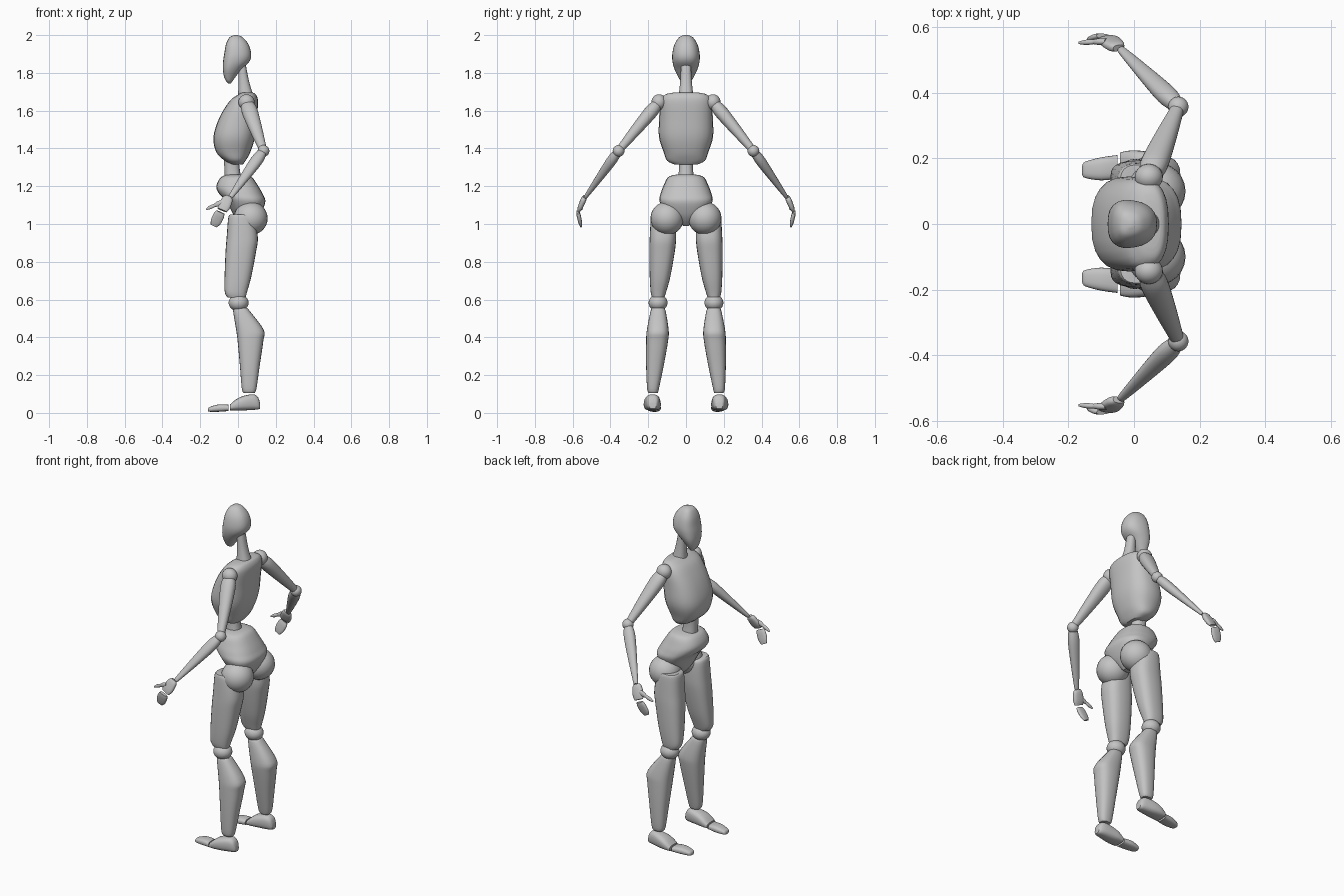
import bpy, bmesh, math
from mathutils import Vector

SIDES, STEPS = 24, 4
grey = bpy.data.materials.new("light grey")
grey.diffuse_color = (0.55, 0.55, 0.55, 1)


def finish(name, bm):
    bmesh.ops.recalc_face_normals(bm, faces=bm.faces)
    me = bpy.data.meshes.new(name)
    bm.to_mesh(me)
    bm.free()
    me.materials.append(grey)
    ob = bpy.data.objects.new(name, me)
    bpy.context.collection.objects.link(ob)
    bpy.ops.object.select_all(action='DESELECT')
    ob.select_set(True)
    bpy.context.view_layer.objects.active = ob
    bpy.ops.object.shade_smooth_by_angle(angle=math.radians(40))


def smooth_rings(rings):
    # Catmull-Rom interpolation between the given sections
    out = []
    for i in range(len(rings) - 1):
        p = [rings[max(0, min(len(rings) - 1, i + k))] for k in (-1, 0, 1, 2)]
        for s in range(STEPS):
            t = s / STEPS
            out.append([0.5 * (2 * b + (c - a) * t + (2 * a - 5 * b + 4 * c - d) * t * t
                               + (3 * b - a - 3 * c + d) * t ** 3) for a, b, c, d in zip(*p)])
    return out + [list(rings[-1])]


def loft(name, rings, place, power=2.3, taper=0.0):
    # ring: position along the axis, u min, u max, v min, v max
    bm = bmesh.new()
    loops = []
    for h, u0, u1, v0, v1 in smooth_rings(rings):
        loop = []
        for k in range(SIDES):
            a = 2 * math.pi * k / SIDES
            c, s = math.cos(a), math.sin(a)
            c = math.copysign(abs(c) ** (2 / power), c)
            s = math.copysign(abs(s) ** (2 / power), s) * (1 - taper * c)
            loop.append(bm.verts.new(place((u0 + u1) / 2 + c * (u1 - u0) / 2,
                                           (v0 + v1) / 2 + s * (v1 - v0) / 2, h)))
        loops.append(loop)
    for a, b in zip(loops, loops[1:]):
        for k in range(SIDES):
            j = (k + 1) % SIDES
            bm.faces.new((a[k], a[j], b[j], b[k]))
    bm.faces.new(loops[0])
    bm.faces.new(loops[-1])
    finish(name, bm)


def upright(side):
    return lambda u, v, h: (u, side * v, h)


def forward(side):
    return lambda u, v, h: (h, side * u, v)


def limb(name, side, a, b, radii, ref=(1, 0, 0), power=2.2):
    # radii: fraction along the limb, half width, half thickness
    a, b, ref = Vector(a), Vector(b), Vector(ref)
    d = (b - a).normalized()
    u_dir = (ref - d * ref.dot(d)).normalized()
    v_dir = d.cross(u_dir)

    def place(u, v, h):
        p = a + (b - a) * h + u_dir * u + v_dir * v
        return (p.x, side * p.y, p.z)
    loft(name, [(t, -w, w, -k, k) for t, w, k in radii], place, power)


def ball(name, centre, size):
    bm = bmesh.new()
    bmesh.ops.create_uvsphere(bm, u_segments=24, v_segments=14, radius=1)
    for v in bm.verts:
        v.co = [c + s * q for c, s, q in zip(centre, size, v.co)]
    finish(name, bm)


def body(name, rings, **kw):
    loft(name, [(z, x0, x1, -w, w) for z, x0, x1, w in rings], upright(1), **kw)


# Head, neck and torso
body("head", [(2.0, -.018, -.002, .01), (1.988, -.045, .025, .036), (1.95, -.064, .056, .06),
              (1.9, -.073, .07, .071), (1.86, -.079, .06, .07), (1.82, -.08, .02, .06),
              (1.78, -.074, -.012, .041), (1.755, -.062, -.03, .026), (1.745, -.052, -.038, .01)],
     power=2.5, taper=0.15)
body("neck", [(1.85, .0, .04, .026), (1.75, .002, .06, .031), (1.66, .0, .088, .042)])
body("chest", [(1.695, .02, .08, .07), (1.685, .0, .095, .11), (1.65, -.045, .106, .136),
               (1.56, -.1, .1, .142), (1.46, -.13, .09, .143), (1.38, -.115, .065, .118),
               (1.335, -.07, .04, .1), (1.315, -.03, .025, .06)], power=2.5)
body("waist", [(1.39, -.08, .0, .042), (1.3, -.072, .008, .037), (1.22, -.07, .02, .045)])
body("pelvis", [(1.262, -.05, .05, .05), (1.248, -.09, .075, .095), (1.2, -.115, .108, .12),
                (1.16, -.1, .13, .135), (1.12, -.062, .145, .14), (1.06, -.03, .125, .105),
                (1.02, -.01, .1, .05), (.99, .02, .07, .015)], power=2.5)

for side, tag in ((1, "left"), (-1, "right")):
    # Legs
    ball(f"{tag}_hip", (.067, side * .1, 1.03), (.09, .088, .088))
    loft(f"{tag}_thigh", [(1.05, -.042, .06, .07, .18), (1.03, -.052, .085, .055, .186),
                          (.93, -.06, .105, .052, .192), (.85, -.066, .095, .06, .194),
                          (.72, -.071, .07, .083, .192), (.64, -.07, .048, .105, .187),
                          (.61, -.055, .04, .115, .18)], upright(side), 2.6)
    ball(f"{tag}_knee", (.003, side * .148, .583), (.053, .05, .045))
    loft(f"{tag}_shin", [(.555, -.022, .05, .118, .178), (.54, -.026, .062, .108, .187),
                         (.44, -.01, .136, .092, .207), (.38, -.002, .134, .095, .211),
                         (.25, .01, .115, .118, .211), (.13, .02, .098, .143, .206),
                         (.105, .03, .088, .15, .198)], upright(side), 2.5)
    loft(f"{tag}_foot", [(-.042, .137, .218, .013, .045), (-.01, .133, .224, .012, .072),
                         (.03, .135, .222, .013, .09), (.08, .14, .212, .016, .098),
                         (.105, .148, .204, .018, .084), (.116, .158, .194, .022, .055)],
         forward(side), 2.7)
    loft(f"{tag}_toes", [(-.158, .15, .178, .008, .022), (-.148, .14, .19, .006, .032),
                         (-.1, .133, .203, .006, .045), (-.05, .138, .21, .01, .043)],
         forward(side), 2.7)

    # Arms
    shoulder, elbow, wrist = (.045, .143, 1.645), (.135, .357, 1.387), (-.038, .53, 1.145)
    ball(f"{tag}_shoulder", (.045, side * .143, 1.645), (.043, .04, .042))
    limb(f"{tag}_upper_arm", side, shoulder, elbow,
         [(.07, .036, .03), (.2, .042, .036), (.55, .034, .03), (.95, .021, .02)])
    ball(f"{tag}_elbow", (.135, side * .357, 1.387), (.031, .031, .031))
    limb(f"{tag}_forearm", side, elbow, wrist,
         [(.04, .024, .022), (.2, .032, .027), (.5, .027, .022), (.97, .014, .011), (1, .01, .008)])

    # Hands
    limb(f"{tag}_palm", side, (-.048, .536, 1.145), (-.084, .566, 1.073),
         [(0, .017, .01), (.2, .028, .015), (.7, .033, .014), (1, .026, .009)], power=2.6)
    limb(f"{tag}_fingers", side, (-.093, .572, 1.063), (-.128, .556, .99),
         [(0, .023, .008), (.25, .029, .011), (.7, .028, .01), (1, .018, .006)], power=2.6)
    limb(f"{tag}_thumb_base", side, (-.085, .556, 1.115), (-.125, .555, 1.098),
         [(0, .012, .009), (.5, .014, .01), (1, .008, .007)], ref=(0, 0, 1))
    limb(f"{tag}_thumb_tip", side, (-.122, .555, 1.1), (-.168, .552, 1.078),
         [(0, .008, .007), (.5, .01, .008), (1, .004, .004)], ref=(0, 0, 1))
